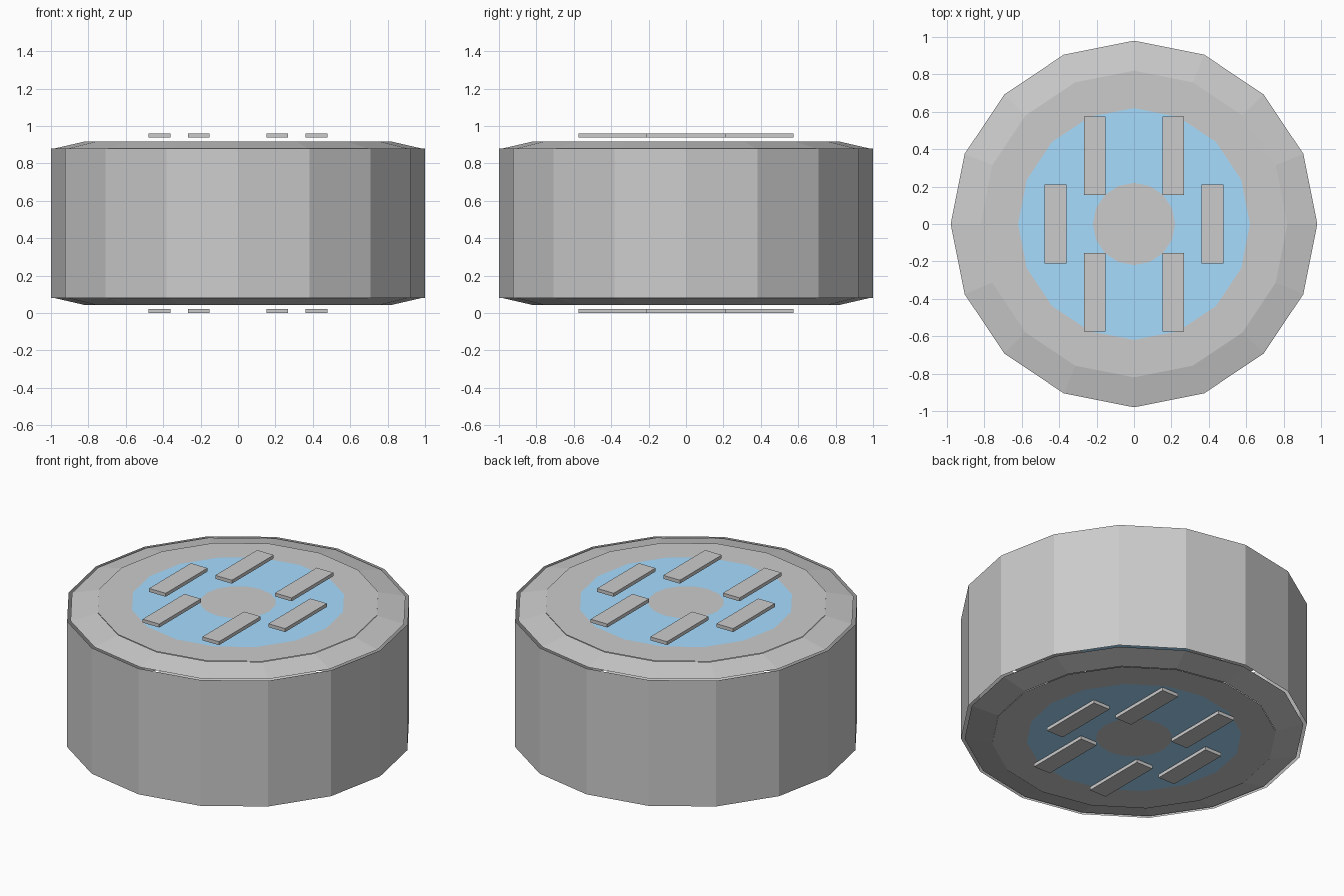
import bpy, bmesh, math

if "Cube" in bpy.data.objects:
    bpy.data.objects.remove(bpy.data.objects["Cube"])

SIDES = 16
MID = 0.48  # half height: the model mirrors about this level

blue = bpy.data.materials.new("blue")
blue.diffuse_color = (0.38, 0.72, 1.0, 1)
blue.use_nodes = True
blue.node_tree.nodes["Principled BSDF"].inputs["Base Color"].default_value = blue.diffuse_color


def finish(name, bm, mat=None):
    me = bpy.data.meshes.new(name)
    bm.to_mesh(me)
    bm.free()
    ob = bpy.data.objects.new(name, me)
    bpy.context.collection.objects.link(ob)
    if mat:
        me.materials.append(mat)
    return ob


def lathe(name, profile, mat=None):
    """Spin (radius, z) points into a faceted sheet; radius 0 closes to a centre."""
    bm = bmesh.new()
    rings = []
    for r, z in profile:
        if r == 0:
            rings.append([bm.verts.new((0, 0, z))] * SIDES)
        else:
            rings.append([bm.verts.new((r * math.cos(a), r * math.sin(a), z))
                          for a in (2 * math.pi * i / SIDES for i in range(SIDES))])
    for lo, hi in zip(rings, rings[1:]):
        for i in range(SIDES):
            j = (i + 1) % SIDES
            quad = [lo[i], lo[j], hi[j], hi[i]]
            bm.faces.new(list(dict.fromkeys(quad)))
    return finish(name, bm, mat)


def both_ends(name, profile, mat=None):
    lathe("top_" + name, profile, mat)
    lathe("bottom_" + name, [(r, 2 * MID - z) for r, z in reversed(profile)], mat)


def bar(name, x, y, z):
    bm = bmesh.new()
    bmesh.ops.create_cube(bm, size=1)
    bmesh.ops.scale(bm, vec=(0.117, 0.42, 0.022), verts=bm.verts)
    bmesh.ops.translate(bm, vec=(x, y, z), verts=bm.verts)
    finish(name, bm)


# Side wall
lathe("side_wall", [(1.0, 0.08), (1.0, 0.88)])

# Sloped rims and flat end faces
both_ends("sloped_rim", [(0.98, 0.88), (0.82, 0.917)])
both_ends("outer_ring", [(0.82, 0.92), (0.62, 0.92)])
both_ends("blue_ring", [(0.62, 0.92), (0.22, 0.92)], blue)
both_ends("centre_disc", [(0.22, 0.92), (0, 0.92)])

# Raised bars on both ends
for end, z in (("top", 0.949), ("bottom", 0.011)):
    for side, s in (("right", 1), ("left", -1)):
        bar(f"{end}_{side}_middle_bar", s * 0.42, 0, z)
        for place, t in (("back", 1), ("front", -1)):
            bar(f"{end}_{side}_{place}_bar", s * 0.21, t * 0.365, z)
